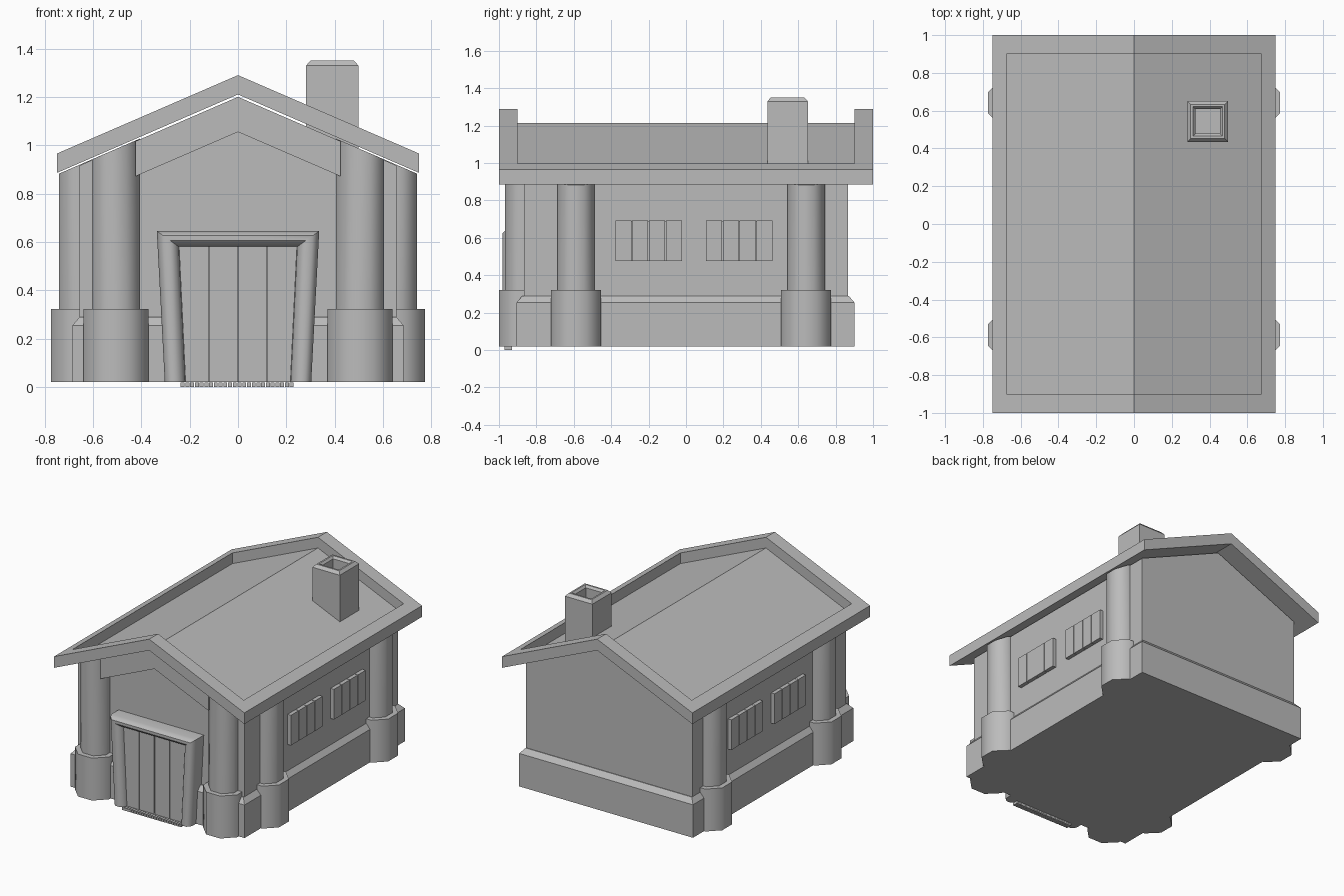
import bpy, bmesh, math

if "Cube" in bpy.data.objects:
    bpy.data.objects.remove(bpy.data.objects["Cube"])

SLOPE = 0.433           # roof pitch (rise per unit of x)

stone = bpy.data.materials.new("plain grey")
stone.diffuse_color = (0.5, 0.5, 0.5, 1)
stone.use_nodes = True
stone.node_tree.nodes["Principled BSDF"].inputs["Base Color"].default_value = stone.diffuse_color


def finish(name, bm, bevel=0, smooth=0):
    bmesh.ops.recalc_face_normals(bm, faces=bm.faces)
    me = bpy.data.meshes.new(name)
    bm.to_mesh(me)
    bm.free()
    me.materials.append(stone)
    ob = bpy.data.objects.new(name, me)
    bpy.context.collection.objects.link(ob)
    if bevel:
        mod = ob.modifiers.new("bevel", 'BEVEL')
        mod.width, mod.segments = bevel, 1
    if smooth:
        bpy.ops.object.select_all(action='DESELECT')
        ob.select_set(True)
        bpy.context.view_layer.objects.active = ob
        bpy.ops.object.shade_smooth_by_angle(angle=math.radians(smooth))
    return ob


def loft(name, rings, closed=True, caps=True, **kw):
    """Join equal-length rings of points into one skin."""
    bm = bmesh.new()
    vs = [[bm.verts.new(p) for p in r] for r in rings]
    n = len(rings[0])
    for a, b in zip(vs, vs[1:]):
        for i in range(n):
            j = (i + 1) % n
            bm.faces.new((a[i], a[j], b[j], b[i]))
    if caps:
        bm.faces.new(vs[0])
        bm.faces.new(vs[-1])
    return finish(name, bm, **kw)


def prism(name, pts, y0, y1, **kw):
    return loft(name, [[(x, y, z) for x, z in pts] for y in (y0, y1)], **kw)


def rect(x0, x1, y0, y1, z):
    return [(x0, y0, z), (x1, y0, z), (x1, y1, z), (x0, y1, z)]


def box(name, x0, x1, y0, y1, z0, z1, **kw):
    return loft(name, [rect(x0, x1, y0, y1, z0), rect(x0, x1, y0, y1, z1)], **kw)


def gable(half, top, thick):
    """Chevron profile."""
    e = top - SLOPE * half
    return [(-half, e), (0, top), (half, e),
            (half, e - thick), (0, top - thick), (-half, e - thick)]


# Walls and plinth
eave = 1.2 - SLOPE * 0.655
prism("walls", [(-0.655, 0.1), (0.655, 0.1), (0.655, eave), (0, 1.2), (-0.655, eave)],
      -0.865, 0.865)
loft("plinth", [rect(-0.685, 0.685, -0.905, 0.9, 0.02),
                rect(-0.685, 0.685, -0.905, 0.9, 0.255),
                rect(-0.655, 0.655, -0.875, 0.87, 0.29)])

# Roof: raised rim around a sunken panel
for name, y0, y1 in (("front_fascia", -1, -0.9), ("back_fascia", 0.9, 1)):
    prism(name, gable(0.75, 1.29, 0.08), y0, y1)
for s, side in ((-1, "left"), (1, "right")):
    prism(side + "_eave", [(s * x, 1.29 - SLOPE * x - d) for x, d in
                           ((0.675, 0), (0.75, 0), (0.75, 0.08), (0.675, 0.08))], -0.9, 0.9)
prism("roof_panel", gable(0.68, 1.214, 0.004), -0.905, 0.905)

# Front gable board between the porch pillars
prism("gable_board", gable(0.425, 1.2, 0.145), -0.94, -0.86)


# Octagonal pillars with wider feet, tops cut to the roof slope
def octagon(cx, cy, apothem, z=None):
    r = apothem / math.cos(math.pi / 8)
    pts = []
    for i in range(8):
        a = math.pi / 8 + i * math.pi / 4
        x = cx + r * math.cos(a)
        pts.append((x, cy + r * math.sin(a), 1.203 - SLOPE * abs(x) if z is None else z))
    return pts


for s, side in ((-1, "left"), (1, "right")):
    for name, x, y in (("porch", 0.505, -0.867), ("side_front", 0.64, -0.588),
                       ("side_back", 0.64, 0.642)):
        loft(f"{side}_{name}_pillar", [octagon(s * x, y, 0.1, 0.3), octagon(s * x, y, 0.1)],
             smooth=50)
        loft(f"{side}_{name}_foot", [octagon(s * x, y, 0.134, 0.02),
                                     octagon(s * x, y, 0.134, 0.322)], smooth=50)

    # Side shutters, four planks each
    for k, y0 in enumerate((-0.38, 0.105)):
        for i in range(4):
            a = y0 + i * 0.09
            x0, x1 = sorted((s * 0.64, s * 0.682))
            box(f"{side}_shutter_{k}_{i}", x0, x1, a + 0.002, a + 0.088, 0.477, 0.692)
        x0, x1 = sorted((s * 0.64, s * 0.672))
        box(f"{side}_shutter_back_{k}", x0, x1, y0 + 0.002, y0 + 0.358, 0.479, 0.69)

# Door frame: rounded section swept round a tapered opening
outer = [(-0.303, 0.02), (-0.336, 0.645), (0.336, 0.645), (0.303, 0.02)]
inner = [(-0.218, 0.02), (-0.245, 0.58), (0.245, 0.58), (0.218, 0.02)]
section = [(0, -0.86), (0, -0.945), (0.1, -0.967), (0.3, -0.98),
           (0.6, -0.98), (0.85, -0.965), (1, -0.94), (1, -0.86)]
loft("door_frame", [[(o[0] + (i[0] - o[0]) * t, y, o[1] + (i[1] - o[1]) * t)
                     for t, y in section] for o, i in zip(outer, inner)], smooth=40)

# Door planks
edges = [(-0.22, -0.247), (-0.12, -0.12), (0, 0), (0.12, 0.12), (0.22, 0.247)]
for i, ((b0, t0), (b1, t1)) in enumerate(zip(edges, edges[1:])):
    g = 0.003
    prism(f"door_plank_{i}", [(b0 + g, 0.02), (b1 - g, 0.02), (t1 - g, 0.585), (t0 + g, 0.585)],
          -0.94, -0.86)
prism("door_back", [(-0.22, 0.02), (0.22, 0.02), (0.245, 0.585), (-0.245, 0.585)], -0.93, -0.86)

# Row of small teeth under the door
for i in range(24):
    x = -0.237 + i * 0.0196
    box(f"threshold_tooth_{i}", x, x + 0.016, -0.97, -0.93, 0, 0.018)

# Chimney with a sunken flue
cx, cy = 0.39, 0.543


def ring(h, z):
    return rect(cx - h, cx + h, cy - h, cy + h, z)


loft("chimney", [ring(0.108, 0.93), ring(0.108, 1.33), ring(0.09, 1.35), ring(0.078, 1.35),
                 ring(0.065, 1.335), ring(0.065, 1.17)])
